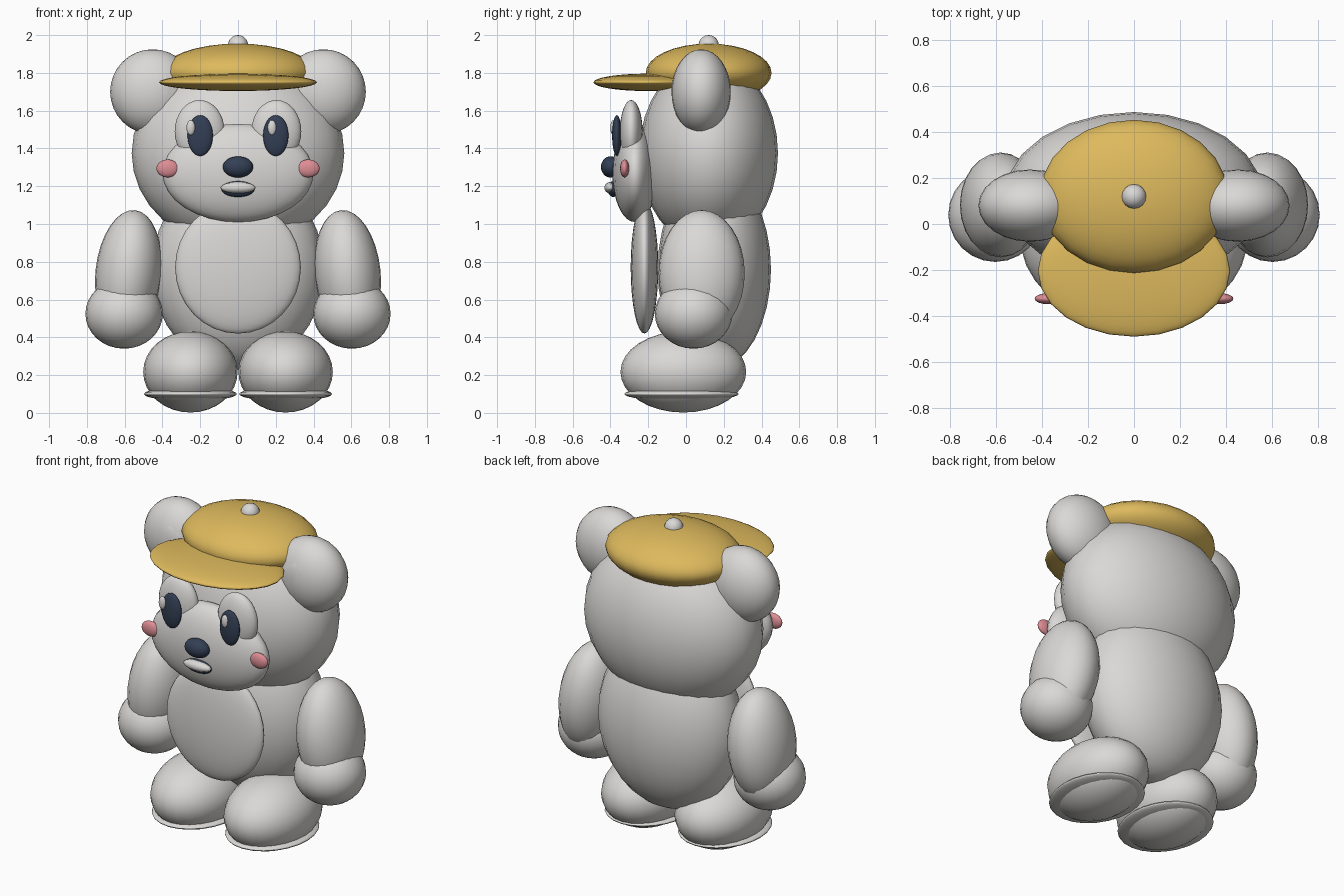
import bpy, math

if "Cube" in bpy.data.objects:
    bpy.data.objects.remove(bpy.data.objects["Cube"])


def material(name, rgb):
    m = bpy.data.materials.new(name)
    m.diffuse_color = (*rgb, 1)
    m.use_nodes = True
    m.node_tree.nodes["Principled BSDF"].inputs["Base Color"].default_value = m.diffuse_color
    return m


GREY = material("light grey", (0.70, 0.69, 0.67))
YELLOW = material("mustard yellow", (0.73, 0.49, 0.11))
NAVY = material("dark navy", (0.033, 0.05, 0.09))
PINK = material("cheek pink", (0.73, 0.27, 0.30))


def blob(name, loc, radii, mat, tilt=0, seg=24, rings=16):
    """Smooth ellipsoid, tilted about the front-back axis."""
    bpy.ops.mesh.primitive_uv_sphere_add(segments=seg, ring_count=rings, radius=1, location=loc)
    ob = bpy.context.object
    ob.name = name
    ob.scale = radii
    ob.rotation_euler.y = math.radians(tilt)
    ob.data.materials.append(mat)
    bpy.ops.object.shade_smooth()
    return ob


def pair(name, loc, radii, mat, tilt=0):
    """Left and right copies mirrored across x = 0."""
    for side, s in (("left", -1), ("right", 1)):
        blob(f"{side}_{name}", (s * loc[0], loc[1], loc[2]), radii, mat, s * tilt)


# torso and head
blob("body", (0, 0.15, 0.76), (0.455, 0.30, 0.53), GREY)
blob("belly", (0, -0.22, 0.77), (0.333, 0.073, 0.35), GREY)
blob("head", (0, 0.12, 1.375), (0.563, 0.367, 0.50), GREY)
blob("muzzle", (0, -0.27, 1.27), (0.40, 0.12, 0.26), GREY)

# ears
pair("ear", (0.452, 0.08, 1.70), (0.225, 0.157, 0.225), GREY)
pair("inner_ear", (0.445, -0.03, 1.71), (0.122, 0.045, 0.12), GREY)

# face
pair("eye_white", (0.203, -0.29, 1.49), (0.132, 0.06, 0.166), GREY)
pair("pupil", (0.20, -0.366, 1.468), (0.067, 0.025, 0.108), NAVY)
for side, x in (("left", -0.25), ("right", 0.18)):
    blob(f"{side}_eye_glint", (x, -0.385, 1.51), (0.023, 0.016, 0.04), GREY, seg=16, rings=8)
blob("nose", (0, -0.40, 1.302), (0.08, 0.05, 0.056), NAVY)
blob("mouth", (0, -0.385, 1.185), (0.088, 0.03, 0.042), NAVY)
blob("lip", (0, -0.40, 1.192), (0.092, 0.032, 0.03), GREY)
pair("cheek", (0.372, -0.325, 1.294), (0.06, 0.024, 0.047), PINK)

# cap
blob("cap_crown", (0, 0.12, 1.80), (0.41, 0.333, 0.155), YELLOW)
blob("cap_visor", (0, -0.205, 1.75), (0.418, 0.285, 0.046), YELLOW)
blob("cap_button", (0, 0.12, 1.946), (0.054, 0.054, 0.054), GREY, seg=16, rings=10)

# arms and hands
pair("arm", (0.58, 0.083, 0.74), (0.175, 0.228, 0.335), GREY, tilt=-6)
pair("hand", (0.603, 0.04, 0.525), (0.205, 0.205, 0.185), GREY)

# feet and soles
pair("foot", (0.252, -0.014, 0.217), (0.25, 0.333, 0.215), GREY)
pair("sole", (0.252, -0.024, 0.10), (0.246, 0.302, 0.037), GREY)
